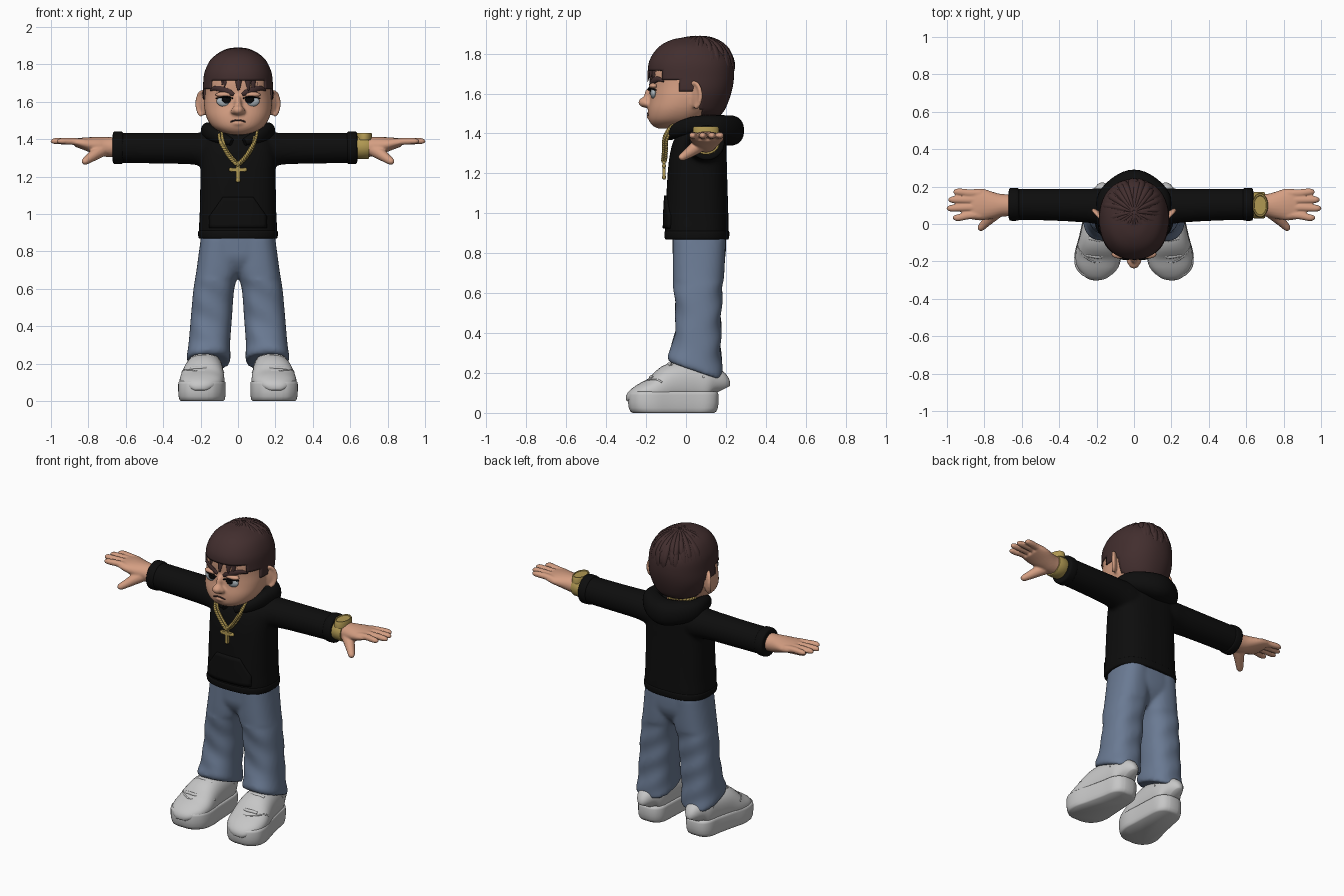
import bpy, bmesh, math, random
from mathutils import Vector, Matrix

if "Cube" in bpy.data.objects:
    bpy.data.objects.remove(bpy.data.objects["Cube"])

random.seed(4)

def material(name, r, g, b):
    m = bpy.data.materials.new(name)
    m.diffuse_color = [((c / 255 + .055) / 1.055) ** 2.4 if c > 10 else c / 3294 for c in (r, g, b)] + [1]
    m.use_nodes = True
    m.node_tree.nodes["Principled BSDF"].inputs["Base Color"].default_value = m.diffuse_color
    return m

SKIN = material("skin", 212, 158, 130)
HAIR = material("dark brown hair", 66, 46, 46)
BLACK = material("black cloth", 13, 13, 13)
DENIM = material("blue denim", 106, 122, 147)
SHOE = material("light grey leather", 198, 198, 198)
GOLD = material("gold", 176, 152, 82)
WHITE = material("eye white", 172, 182, 188)
PUPIL = material("pupil black", 8, 8, 9)

# ---------- helpers ----------
def obj(name, bm, mat, voxel=0, relax=6, sharp=50):
    bmesh.ops.recalc_face_normals(bm, faces=bm.faces[:])
    me = bpy.data.meshes.new(name)
    bm.to_mesh(me)
    bm.free()
    me.materials.append(mat)
    me.polygons.foreach_set("use_smooth", [True] * len(me.polygons))
    me.set_sharp_from_angle(angle=math.radians(sharp))
    o = bpy.data.objects.new(name, me)
    bpy.context.collection.objects.link(o)
    if voxel:  # melt overlapping pieces into one soft skin
        r = o.modifiers.new("blend", 'REMESH')
        r.mode, r.voxel_size, r.use_smooth_shade = 'VOXEL', voxel, True
        s = o.modifiers.new("relax", 'SMOOTH')
        s.factor, s.iterations = .5, relax
    return o

def dense(rows, k):
    """Catmull-Rom interpolation of rows of numbers."""
    out = []
    for i in range(len(rows) - 1):
        p0, p1, p2, p3 = rows[max(i - 1, 0)], rows[i], rows[i + 1], rows[min(i + 2, len(rows) - 1)]
        for j in range(k):
            t = j / k
            out.append([.5 * (2 * b + (c - a) * t + (2 * a - 5 * b + 4 * c - d) * t * t
                              + (3 * b - a - 3 * c + d) * t ** 3) for a, b, c, d in zip(p0, p1, p2, p3)])
    return out + [list(rows[-1])]

def at(rows, v):
    """Linear lookup of a row by its first column."""
    for a, b in zip(rows, rows[1:]):
        if a[0] <= v <= b[0]:
            t = (v - a[0]) / (b[0] - a[0])
            return [p + (q - p) * t for p, q in zip(a, b)]
    return rows[0] if v < rows[0][0] else rows[-1]

def bridge(bm, rings):
    vs = [[bm.verts.new(p) for p in r] for r in rings]
    n = len(vs[0])
    for a, b in zip(vs, vs[1:]):
        for i in range(n):
            bm.faces.new((a[i], a[(i + 1) % n], b[(i + 1) % n], b[i]))
    bm.faces.new(vs[0])
    bm.faces.new(vs[-1])

def oval(c, a, b, n, N):
    f = lambda v: math.copysign(abs(v) ** (2 / n), v)
    return [c + a * f(math.cos(2 * math.pi * i / N)) + b * f(math.sin(2 * math.pi * i / N)) for i in range(N)]

def tube(bm, rows, up=(0, 0, 1), k=4, n=2, N=16):
    """Sweep along rows of (x, y, z, half width, half height)."""
    rows = dense(rows, k)
    P = [Vector(r[:3]) for r in rows]
    rings = []
    for i, r in enumerate(rows):
        t = (P[min(i + 1, len(P) - 1)] - P[max(i - 1, 0)]).normalized()
        side = t.cross(Vector(up)).normalized()
        rings.append(oval(P[i], side * max(r[3], .001), side.cross(t) * max(r[4], .001), n, N))
    bridge(bm, rings)

def stack(bm, rows, n=2.3, k=4, N=48):
    """Level rings from rows of (z, centre x, half width, front y, back y, tilt)."""
    bridge(bm, [oval(Vector((cx, (y0 + y1) / 2, z)), Vector((rx, 0, 0)),
                     Vector((0, (y1 - y0) / 2, tl * (y1 - y0) / 2)), n, N)
                for z, cx, rx, y0, y1, tl in dense(rows, k)])

def front_y(rows, x, z, n=2.3):
    _, cx, rx, y0, y1, _ = at(rows, z)
    return (y0 + y1) / 2 - (y1 - y0) / 2 * max(0, 1 - abs((x - cx) / rx) ** n) ** (1 / n)

def ball(bm, c, r, rot=Matrix(), u=24, v=16):
    bmesh.ops.create_uvsphere(bm, u_segments=u, v_segments=v, radius=1,
                              matrix=Matrix.Translation(c) @ rot @ Matrix.Diagonal((*r, 1)))

def mid(rows):  # add centre x = 0 and no tilt to (z, half width, front, back)
    return [(z, 0, w, a, b, 0) for z, w, a, b in rows]

# ---------- head with ears, nose and neck ----------
head = mid([(1.425, .045, -.14, -.01), (1.44, .095, -.168, .04), (1.47, .14, -.187, .09), (1.52, .17, -.19, .14),
            (1.58, .181, -.18, .18), (1.64, .178, -.176, .2), (1.72, .172, -.178, .21), (1.8, .15, -.15, .19),
            (1.85, .1, -.08, .13)])
bm = bmesh.new()
stack(bm, head)
tube(bm, [(0, .06, 1.36, .08, .08), (0, .06, 1.52, .075, .075)], up=(0, 1, 0))
ball(bm, (0, -.2, 1.556), (.033, .04, .027))
ball(bm, (0, -.175, 1.59), (.02, .035, .045))
ball(bm, (0, -.18, 1.485), (.035, .018, .013))
for s in (1, -1):
    turn = Matrix.Rotation(-s * math.radians(43), 4, 'Z')
    ear = Vector((s * .183, .047, 1.59))
    ball(bm, (s * .022, -.198, 1.55), (.018, .02, .017))
    ball(bm, ear, (.013, .046, .066), turn)
    rim = [ear + turn @ Vector((-s * -.008, .043 * math.cos(a), .064 * math.sin(a)))
           for a in [math.radians(d) for d in range(-80, 161, 30)]]
    tube(bm, [(*p, .011, .011) for p in rim], up=(1, .3, 0), N=10)
obj("head", bm, SKIN, .0075, 5)

# ---------- face ----------
white, pupil, lid, brow = [bmesh.new() for _ in range(4)]
for s in (1, -1):
    y = front_y(head, .068, 1.605)
    ball(white, (s * .07, y + .008, 1.603), (.045, .017, .03))
    ball(pupil, (s * .062, y - .006, 1.611), (.024, .008, .021))
    ball(lid, (s * .07, y + .008, 1.638), (.05, .024, .016))
    face = lambda x, z, r, off=.002: (s * x, front_y(head, x, z) - off, z, .008, r)
    tube(pupil, [face(.027, 1.618, .003, .008), face(.07, 1.627, .005, .014), face(.115, 1.618, .003, .008)], N=8)
    tube(brow, [face(.022, 1.638, .008), face(.045, 1.65, .016), face(.09, 1.667, .017),
                face(.125, 1.672, .012), face(.145, 1.66, .004)], N=10)
mouth = [(x, front_y(head, x, 1.5) - .003, 1.502 - 60 * (x * x) * .1, .004, .004) for x in (-.04, -.02, 0, .02, .04)]
tube(brow, mouth, N=8)
obj("eyeballs", white, WHITE)
obj("pupils_and_lashes", pupil, PUPIL)
obj("eyelids", lid, SKIN)
obj("eyebrows_and_mouth", brow, HAIR)

# ---------- hair: short cap plus strands from the crown ----------
bm = bmesh.new()
stack(bm, mid([(1.485, .115, -.1, .165), (1.52, .155, -.15, .195), (1.6, .186, -.187, .226), (1.68, .187, -.19, .24),
               (1.76, .178, -.185, .233), (1.83, .142, -.14, .19), (1.87, .08, -.07, .13), (1.885, .03, .02, .07)]),
      n=2.2, k=7, N=80)
def bald(f):
    c = f.calc_center_median()
    return c.z < 1.49 or c.y < (-1 if c.z > 1.72 else -.12 if c.z > 1.67 else -.03 if c.z > 1.615 else .075)
bmesh.ops.delete(bm, geom=[f for f in bm.faces if bald(f)], context='FACES')
o = obj("hair_cap", bm, HAIR)
o.modifiers.new("thickness", 'SOLIDIFY').thickness = .015
bm = bmesh.new()
for count, lo, hi, lift, wide in ((34, 1.52, 1.74, 0, .023), (24, 1.0, 1.35, .004, .022)):
    for i in range(count):
        a = 2 * math.pi * (i + random.uniform(-.25, .25)) / count
        end, swirl = random.uniform(lo, hi), random.uniform(-.12, .12)
        rows = []
        for j in range(7):
            t = .06 + (end - .06) * j / 6
            b = a + swirl * j / 6
            w = (.2 + .8 * math.sin(min(t, 1.57))) * (1, 1, 1, 1, 1, .8, .12)[j]
            rows.append(((.178 + lift) * math.cos(b) * math.sin(t),
                         .022 + .04 * math.cos(t) + (.21 + lift) * math.sin(b) * math.sin(t),
                         1.69 + (.193 + lift) * math.cos(t), wide * w, .013 * w))
        tube(bm, rows, up=(math.cos(a), math.sin(a), 1), k=2, N=8)
obj("hair_strands", bm, HAIR)

# ---------- hoodie ----------
torso = mid([(.868, .196, -.09, .2), (.88, .209, -.102, .213), (.92, .21, -.105, .214), (1, .205, -.103, .212),
             (1.2, .201, -.092, .206), (1.3, .2, -.08, .203), (1.37, .19, -.06, .2), (1.42, .15, -.025, .185),
             (1.44, .11, 0, .17)])
bm, cuffs = bmesh.new(), bmesh.new()
stack(bm, torso, n=2.7)
for s, end in ((1, .638), (-1, .67)):
    tube(bm, [(s * .05, .09, 1.34, .09, .085), (s * .15, .092, 1.343, .1, .093), (s * .25, .098, 1.35, .091, .085),
              (s * .45, .103, 1.352, .085, .082), (s * (end - .02), .105, 1.354, .083, .081)], N=32)
    tube(cuffs, [(s * (end - d), .105, 1.354, r, r) for d, r in
                 ((.055, .078), (.05, .086), (.025, .088), (.005, .085), (0, .07))], N=32, k=3)
obj("hoodie_body", bm, BLACK, .012, 5)
obj("sleeve_cuffs", cuffs, BLACK)
bm = bmesh.new()
stack(bm, mid([(.868, .2, -.095, .205), (.874, .211, -.106, .215), (.905, .213, -.108, .217), (.913, .205, -.1, .21)]),
      n=2.7, N=64)
obj("hoodie_hem", bm, BLACK)
half = [(.035, -.08, 1.385, .02, .02), (.105, -.045, 1.415, .033, .035), (.15, .04, 1.44, .038, .045),
        (.135, .15, 1.432, .055, .06)]
bm = bmesh.new()
tube(bm, half + [(0, .218, 1.415, .073, .076)] + [(-r[0], *r[1:]) for r in half[::-1]], k=8, n=2.3, N=24)
obj("hood", bm, BLACK)
bm = bmesh.new()  # front pocket follows the body
grid = []
for j in range(9):
    z = .925 + .165 * j / 8
    w = .15 if j < 4 else .15 - .014 * (j - 3)
    grid.append([bm.verts.new((w * i / 8, front_y(torso, w * i / 8, z, 2.7) - .002, z)) for i in range(-8, 9)])
for a, b in zip(grid, grid[1:]):
    for i in range(16):
        bm.faces.new((a[i], a[i + 1], b[i + 1], b[i]))
o = obj("front_pocket", bm, BLACK)
m = o.modifiers.new("thickness", 'SOLIDIFY')
m.thickness, m.offset = .02, 0

# ---------- hands ----------
for s, side in ((1, "left"), (-1, "right")):
    bm = bmesh.new()
    tube(bm, [(s * x, y, z, a, b) for x, y, z, a, b in
              ((.58, .1, 1.355, .058, .055), (.7, .1, 1.358, .06, .053), (.76, .1, 1.366, .073, .046),
               (.82, .104, 1.376, .086, .034), (.87, .104, 1.382, .08, .022))], N=24)
    for y0, y1, tip in ((.165, .172, .965), (.128, .13, .992), (.088, .084, 1.0), (.046, .034, .968)):
        tube(bm, [(s * x, y, z, r, r * .9) for x, y, z, r in
                  ((.82, y0, 1.382, .022), (.88, y0, 1.388, .021), (tip - .03, y1, 1.39, .019),
                   (tip - .008, y1, 1.389, .014), (tip + .002, y1, 1.389, .005))], N=12)
    tube(bm, [(s * x, y, z, r, r) for x, y, z, r in
              ((.71, .08, 1.35, .035), (.755, .045, 1.325, .033), (.795, .005, 1.297, .025),
               (.82, -.022, 1.28, .019), (.828, -.032, 1.273, .008))], N=12)
    obj(side + "_hand", bm, SKIN, .006, 4)

# ---------- watch ----------
bm = bmesh.new()
tube(bm, [(.636, .1, 1.358, .064, .058), (.642, .1, 1.358, .07, .064), (.694, .1, 1.358, .07, .064),
          (.7, .1, 1.358, .064, .058)], k=2, N=32)
stack(bm, [(z, .675, .042 * f, .1 - .066 * f, .1 + .066 * f, 0) for z, f in
           ((1.395, 1), (1.425, 1), (1.434, .92), (1.434, .8), (1.43, .76))], n=2, k=1, N=32)
obj("wrist_watch", bm, GOLD, sharp=35)

# ---------- neck chain and cross pendant ----------
half = [(0, .15, 1.485), (.085, .1, 1.48), (.1, 0, 1.47), (.095, -.07, 1.43), (.083, -.102, 1.375),
        (.045, -.106, 1.31), (0, -.11, 1.262)]
path = [Vector(p) for p in dense(half, 6)]
bm = bmesh.new()
for s in (1, -1):
    for i, (a, b) in enumerate(zip(path, path[1:])):
        d = (b - a)
        rot = Vector((s * d.x, d.y, d.z)).to_track_quat('X', 'Z').to_matrix().to_4x4()
        c = Vector((s * a.x, a.y, a.z))
        for e in (-.007, .007):
            ball(bm, c + rot @ Vector((e * .6, e, e * .5)), (.014, .008, .009),
                 rot @ Matrix.Rotation(e * 80, 4, 'Y'), 8, 6)
obj("neck_chain", bm, GOLD)
bm = bmesh.new()
for c, d in (((0, -.11, 1.225), (.02, .016, .1)), ((0, -.11, 1.237), (.074, .016, .02))):
    bmesh.ops.create_cube(bm, size=1, matrix=Matrix.Translation(c) @ Matrix.Diagonal((*d, 1)))
for c in ((0, 1.18), (.036, 1.237), (-.036, 1.237), (0, 1.27)):
    ball(bm, (c[0], -.11, c[1]), (.014, .01, .012), u=10, v=8)
obj("cross_pendant", bm, GOLD)

# ---------- jeans ----------
bm = bmesh.new()
stack(bm, mid([(.66, .03, .02, .12), (.7, .1, -.03, .16), (.76, .18, -.062, .192), (.82, .196, -.067, .2),
               (.9, .196, -.068, .2)]), n=2.6)
for s in (1, -1):
    stack(bm, [(z, s * (a + b) / 2, (b - a) / 2, y0, y1, t) for z, a, b, y0, y1, t in
               ((.208, .045, .27, -.085, .18, -.35), (.235, .04, .274, -.092, .184, -.33),
                (.31, .042, .264, -.072, .176, -.2), (.45, .032, .252, -.052, .176, 0), (.6, .02, .238, -.06, .182, 0),
                (.7, -.005, .222, -.066, .192, 0), (.88, -.005, .198, -.066, .2, 0))], n=2.4, k=6)
for v in bm.verts:  # soft cloth folds
    v.co.y += .004 * math.sin(v.co.z * 42 + v.co.x * 25) * (v.co.z < .65)
obj("jeans", bm, DENIM, .011, 5)

# ---------- shoes: rows of (y, centre x, half width, height) ----------
shoe = [(-.29, .2, .035, .07), (-.275, .2, .076, .11), (-.23, .198, .115, .145), (-.16, .192, .126, .182),
        (-.07, .183, .112, .25), (.04, .173, .097, .26), (.11, .17, .087, .24), (.148, .17, .062, .215),
        (.163, .17, .028, .17)]
def over(y, dx, lift=0):  # point on the top of the upper at fraction dx of its width
    _, cx, w, h = at(shoe, y)
    return cx + dx * w * .95, (h + .04) / 2 + (h - .04) / 2 * (1 - abs(dx) ** 2.3) ** (1 / 2.3) + lift
for s, side in ((1, "left"), (-1, "right")):
    bm = bmesh.new()
    tube(bm, [(s * cx, y * .985, (h + .04) / 2, w * .95, (h - .04) / 2) for y, cx, w, h in shoe], n=2.3, N=32)
    obj(side + "_shoe_upper", bm, SHOE)
    bm = bmesh.new()
    d = dense(shoe, 4)
    outline = [(cx - w, y) for y, cx, w, h in d] + [(cx + w, y) for y, cx, w, h in d[::-1]]
    bridge(bm, [[Vector((s * (.185 + (x - .185) * f), -.06 + (y + .06) * f, z)) for x, y in outline]
                for z, f in ((0, .9), (.008, .955), (.025, .985), (.05, 1), (.09, 1), (.102, .985), (.106, .95))])
    obj(side + "_shoe_sole", bm, SHOE, sharp=60)
    bm = bmesh.new()
    for y in (-.175, -.145, -.115, -.085):  # laces
        pts = [(over(y, dx, .004), dx) for dx in (-.5, -.25, 0, .25, .5)]
        tube(bm, [(s * p[0], y + .02 * abs(dx), p[1], .011, .01) for p, dx in pts], N=10)
    for y, lean in ((-.205, .09), (.06, .03)):  # toe and heel seams
        pts = [(over(y + lean * dx * dx, dx), y + lean * dx * dx) for dx in (-.97, -.8, -.5, 0, .5, .8, .97)]
        tube(bm, [(s * p[0], yy, p[1], .005, .005) for p, yy in pts], up=(0, 1, 0), N=8)
    obj(side + "_shoe_laces", bm, SHOE)
